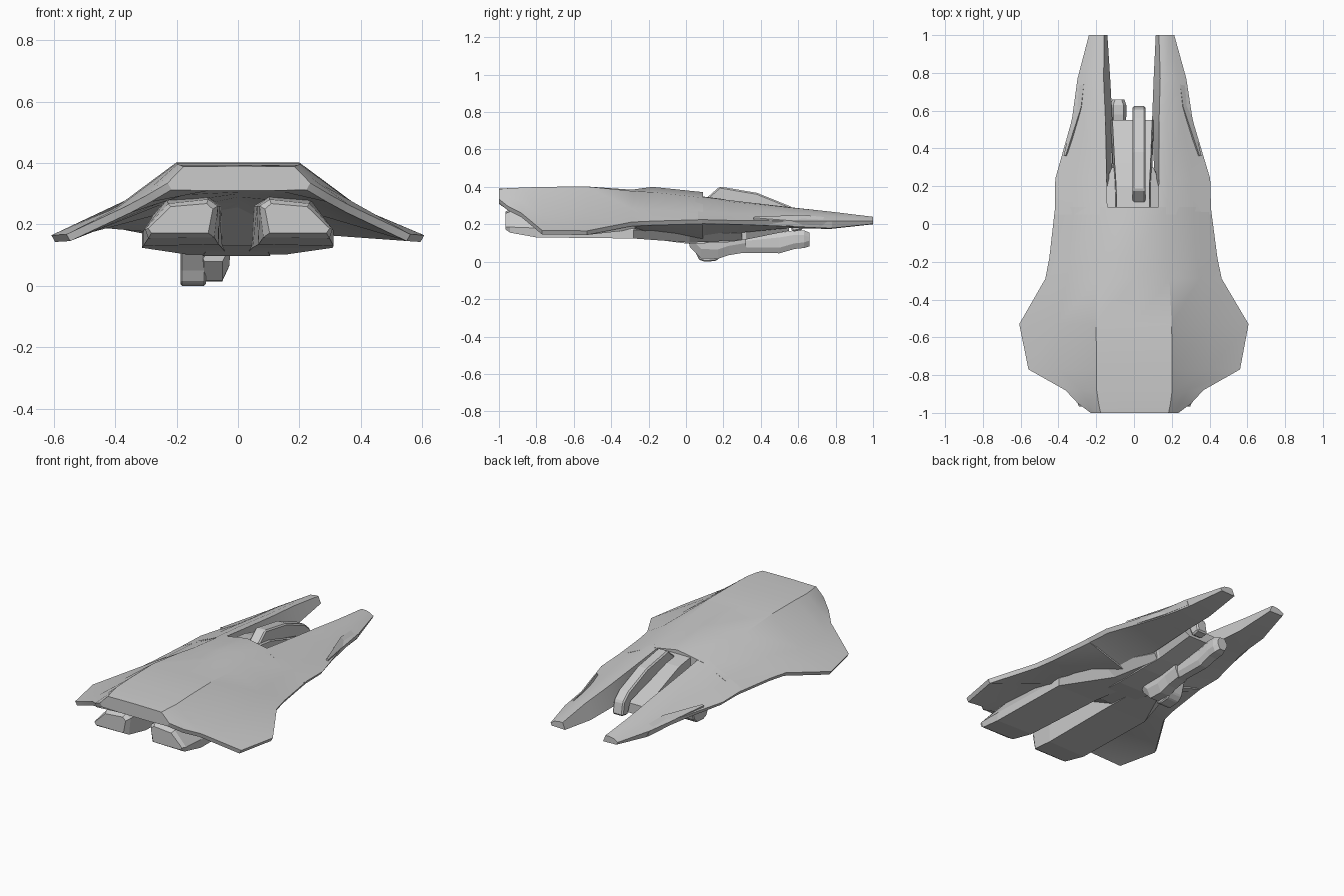
import bpy, bmesh

def skew(x, y):
    # the craft leans very slightly to -x toward the prongs
    return x - 0.008 * (y + 0.6)

def finish(name, bm, smooth=None, bevel=0):
    bmesh.ops.recalc_face_normals(bm, faces=bm.faces)
    me = bpy.data.meshes.new(name)
    bm.to_mesh(me)
    bm.free()
    ob = bpy.data.objects.new(name, me)
    bpy.context.collection.objects.link(ob)
    if bevel:
        m = ob.modifiers.new("chamfer", 'BEVEL')
        m.width, m.segments = bevel, 1
    if smooth:
        bpy.ops.object.select_all(action='DESELECT')
        ob.select_set(True)
        bpy.context.view_layer.objects.active = ob
        bpy.ops.object.shade_smooth_by_angle(angle=smooth)
    return ob

def loft(name, rings, smooth=None, side=1):
    """rings: list of (y, [(x, z), ...]) joined into a capped skin"""
    bm = bmesh.new()
    vs = [[bm.verts.new((skew(x * side, y), y, z)) for x, z in pts] for y, pts in rings]
    n = len(vs[0])
    for a, b in zip(vs, vs[1:]):
        for i in range(n):
            j = (i + 1) % n
            bm.faces.new((a[i], a[j], b[j], b[i]))
    bm.faces.new(vs[0])
    bm.faces.new(vs[-1])
    return finish(name, bm, smooth)

def prism(name, profile, x0, x1, bevel=0.0):
    """side profile (y, z) extruded from x0 to x1"""
    bm = bmesh.new()
    f = bm.faces.new([bm.verts.new((x0, y, z)) for y, z in profile])
    r = bmesh.ops.extrude_face_region(bm, geom=[f])
    vs = [v for v in r['geom'] if isinstance(v, bmesh.types.BMVert)]
    bmesh.ops.translate(bm, verts=vs, vec=(x1 - x0, 0, 0))
    return finish(name, bm, bevel=bevel)

# Main shell: y, top z, shoulder x z, mid x z, edge x z, under x z, bottom z
hull = [
    (-1.00, .39, .18, .388, .207, .362, .232, .335, .10, .31, .31),
    (-0.95, .393, .19, .393, .245, .345, .30, .295, .15, .305, .305),
    (-0.88, .396, .20, .396, .28, .325, .365, .26, .20, .295, .30),
    (-0.77, .40, .20, .40, .40, .25, .56, .168, .25, .265, .29),
    (-0.53, .402, .20, .402, .405, .25, .607, .165, .25, .235, .27),
    (-0.29, .385, .19, .378, .35, .285, .467, .212, .22, .17, .18),
    (-0.18, .40, .17, .372, .335, .28, .445, .217, .20, .15, .14),
    (0.09, .372, .17, .342, .32, .272, .412, .225, .15, .12, .11),
]
rings = []
for y, zc, sx, sz, mx, mz, ex, ez, ux, uz, zb in hull:
    half = [(sx, sz), (mx, mz), (ex, ez), (ex - .012, ez - .022), (ux, uz)]
    rings.append((y, [(0, zc)] + half + [(0, zb)] + [(-x, z) for x, z in half[::-1]]))
loft("main_hull", rings, smooth=0.5)

# Forward prongs: y, inner x z, shoulder x z, mid x z, edge x z, lower x z, inner bottom x z
prong = [
    (0.05, .135, .352, .18, .343, .32, .274, .414, .226, .402, .204, .15, .12),
    (0.24, .138, .328, .19, .320, .31, .260, .410, .221, .395, .200, .115, .15),
    (0.55, .142, .292, .18, .290, .26, .255, .320, .218, .305, .188, .105, .18),
    (0.77, .150, .268, .18, .268, .24, .244, .288, .218, .272, .178, .115, .175),
    (1.00, .145, .240, .17, .240, .20, .234, .226, .218, .218, .202, .128, .20),
]
for side, tag in ((1, "right"), (-1, "left")):
    loft(tag + "_prong",
         [(r[0], list(zip(r[1::2], r[2::2]))) for r in prong], 0.5, side)
    # Slim step along the outside of each prong
    loft(tag + "_prong_strake",
         [(0.36, [(.355, .24), (.365, .235), (.36, .20), (.33, .20)]),
          (0.62, [(.27, .25), (.305, .215), (.30, .19), (.25, .19)]),
          (0.78, [(.25, .235), (.286, .215), (.275, .185), (.24, .19)])], None, side)

# Engine pods under the shell, blunt at the front and blending into the belly
pods = [
    (-.965, [(.10, .172), (.285, .172), (.295, .187), (.222, .258), (.105, .268), (.085, .25)]),
    (-.94, [(.08, .158), (.295, .155), (.305, .185), (.23, .268), (.10, .282), (.068, .26)]),
    (-.80, [(.065, .135), (.31, .13), (.31, .18), (.235, .28), (.10, .29), (.06, .26)]),
    (-.28, [(.05, .124), (.31, .124), (.31, .17), (.24, .28), (.10, .29), (.05, .26)]),
    (.02, [(.03, .102), (.16, .102), (.24, .16), (.22, .25), (.10, .28), (.03, .26)]),
    (.30, [(.02, .115), (.09, .115), (.11, .15), (.11, .22), (.08, .25), (.02, .25)]),
]
for side, tag in ((1, "right"), (-1, "left")):
    loft(tag + "_engine_pod", pods, None, side)

# Belly and central spine filling the fork between the prongs
def box_ring(y, wt, wb, z0, z1):
    zm = z0 + .4 * (z1 - z0)
    return (y, [(-wt, z1), (wt, z1), (wt + .01, zm), (wb, z0), (-wb, z0), (-wt - .01, zm)])

loft("belly_spine", [box_ring(-.50, .09, .07, .26, .30), box_ring(-.25, .09, .09, .13, .33),
                     box_ring(.0, .085, .11, .097, .36), box_ring(.2, .088, .11, .10, .335),
                     box_ring(.32, .095, .09, .118, .30), box_ring(.55, .105, .07, .165, .225)])

# Arched bar over the spine
prism("arched_bar", [(.11, .34), (.18, .402), (.38, .368), (.56, .295), (.61, .25), (.625, .17),
                     (.57, .16), (.54, .23), (.36, .28), (.18, .30)], -.008, .062, .008)

# Gun: mounting block, housing and barrel slung off-centre
prism("gun_mount", [(.0, .12), (.05, .05), (.07, .01), (.10, 0), (.16, .004), (.19, .03), (.22, .13)],
      -.188, -.105, .006)
loft("gun_housing", [
    (y, [(-.125, z1), (-.02, z1), (-.022, z0 + .05), (-.045, z0), (-.105, z0), (-.12, z0 + .04)])
    for y, z0, z1 in ((.02, .08, .14), (.08, .018, .14), (.17, .015, .14), (.23, .035, .14), (.32, .05, .14))])

def barrel_ring(y, w, z0, z1):
    c, b = -.073, .015
    return (y, [(c - w + b, z0), (c + w - b, z0), (c + w, z0 + .03), (c + w, z1 - .025),
                (c + w - b, z1), (c - w + b, z1), (c - w, z1 - .025), (c - w, z0 + .03)])

loft("gun_barrel", [barrel_ring(.26, .036, .048, .13), barrel_ring(.50, .038, .045, .155),
                    barrel_ring(.58, .042, .068, .168), barrel_ring(.63, .042, .073, .168),
                    barrel_ring(.66, .032, .082, .155)])
